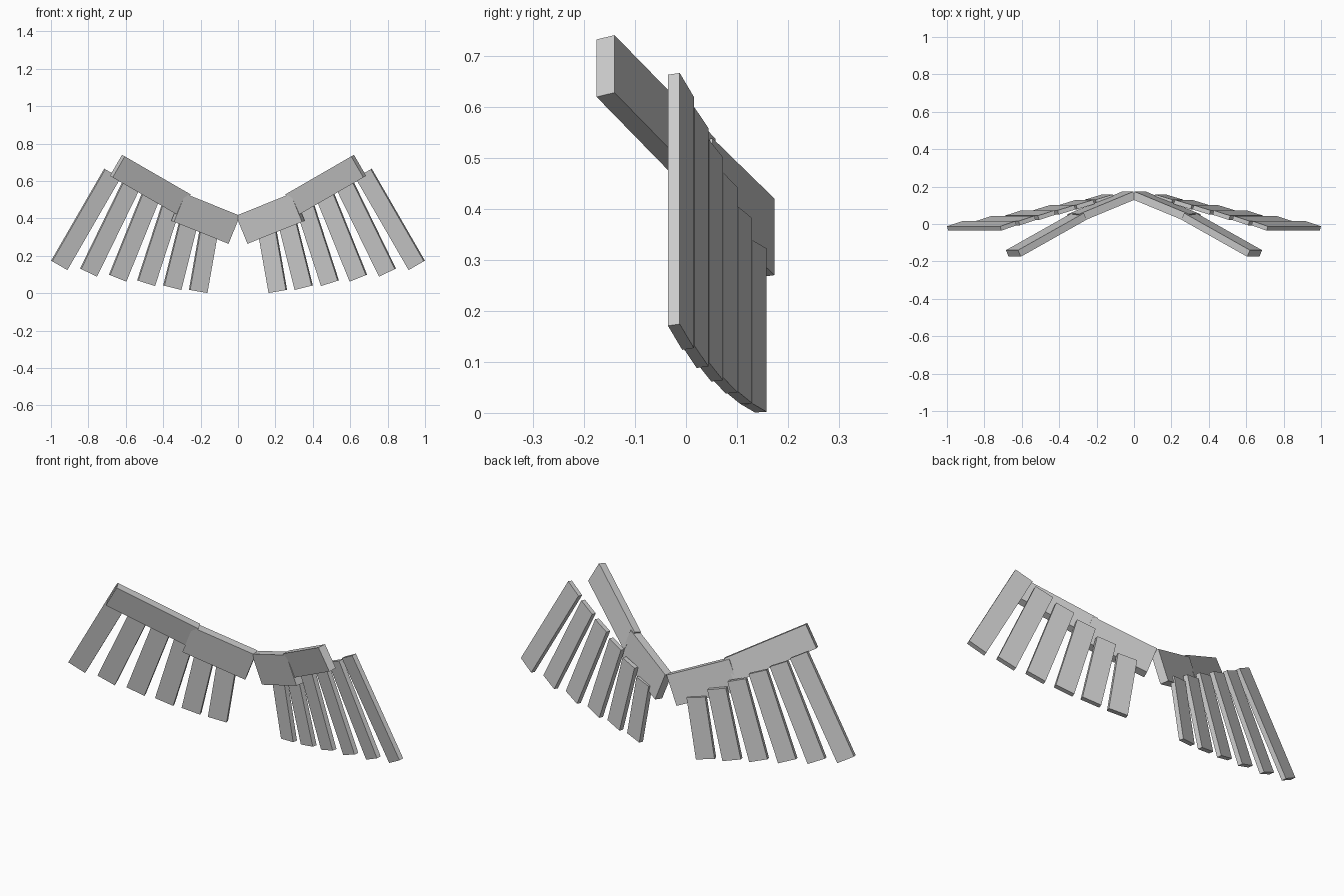
import bpy, bmesh
from math import radians
from mathutils import Matrix, Vector

cube = bpy.data.objects.get("Cube")
if cube:
    bpy.data.objects.remove(cube, do_unlink=True)

GREY = (0.6, 0.6, 0.6, 1.0)
mat = bpy.data.materials.new("plain_grey")
mat.use_nodes = True
mat.diffuse_color = GREY
mat.node_tree.nodes["Principled BSDF"].inputs["Base Color"].default_value = GREY


def board(name, corner, anchor, size, tilt, sweep):
    """Box swept back and tilted up, hung by one corner, for both sides."""
    rot = Matrix.Rotation(radians(-tilt), 4, 'Y') @ Matrix.Rotation(radians(-sweep), 4, 'Z')
    offset = Vector([-a * s / 2 for a, s in zip(anchor, size)])
    place = Matrix.Translation(corner) @ rot @ Matrix.Translation(offset) @ Matrix.Diagonal((*size, 1))
    for side, sign in (("left", 1), ("right", -1)):
        bm = bmesh.new()
        bmesh.ops.create_cube(bm, size=1, matrix=Matrix.Diagonal((sign, 1, 1, 1)) @ place)
        bmesh.ops.recalc_face_normals(bm, faces=bm.faces)
        mesh = bpy.data.meshes.new(f"{side}_{name}")
        bm.to_mesh(mesh)
        bm.free()
        mesh.materials.append(mat)
        bpy.context.collection.objects.link(bpy.data.objects.new(mesh.name, mesh))


# Wing arms: inner hung by its root corner, outer by its tip corner
board("inner_arm", (0.004, 0.173, 0.42), (-1, 1, 1), (0.337, 0.043, 0.162), 22, 21)
board("outer_arm", (0.62, -0.14, 0.74), (1, 1, 1), (0.452, 0.039, 0.13), 30, 26)

# Feathers fan outward, growing longer and more tilted towards the tip
feet = [(0.170, 0.002), (0.309, 0.019), (0.450, 0.040),
        (0.603, 0.064), (0.760, 0.091), (0.918, 0.127)]
for i, (x, z) in enumerate(feet):
    board(f"feather_{i + 1}", (x, 0.158 - 0.0285 * i, z), (-1, 1, -1),
          (0.098, 0.024, 0.325 + 0.0486 * i), 10 + 4 * i, 16.5)
